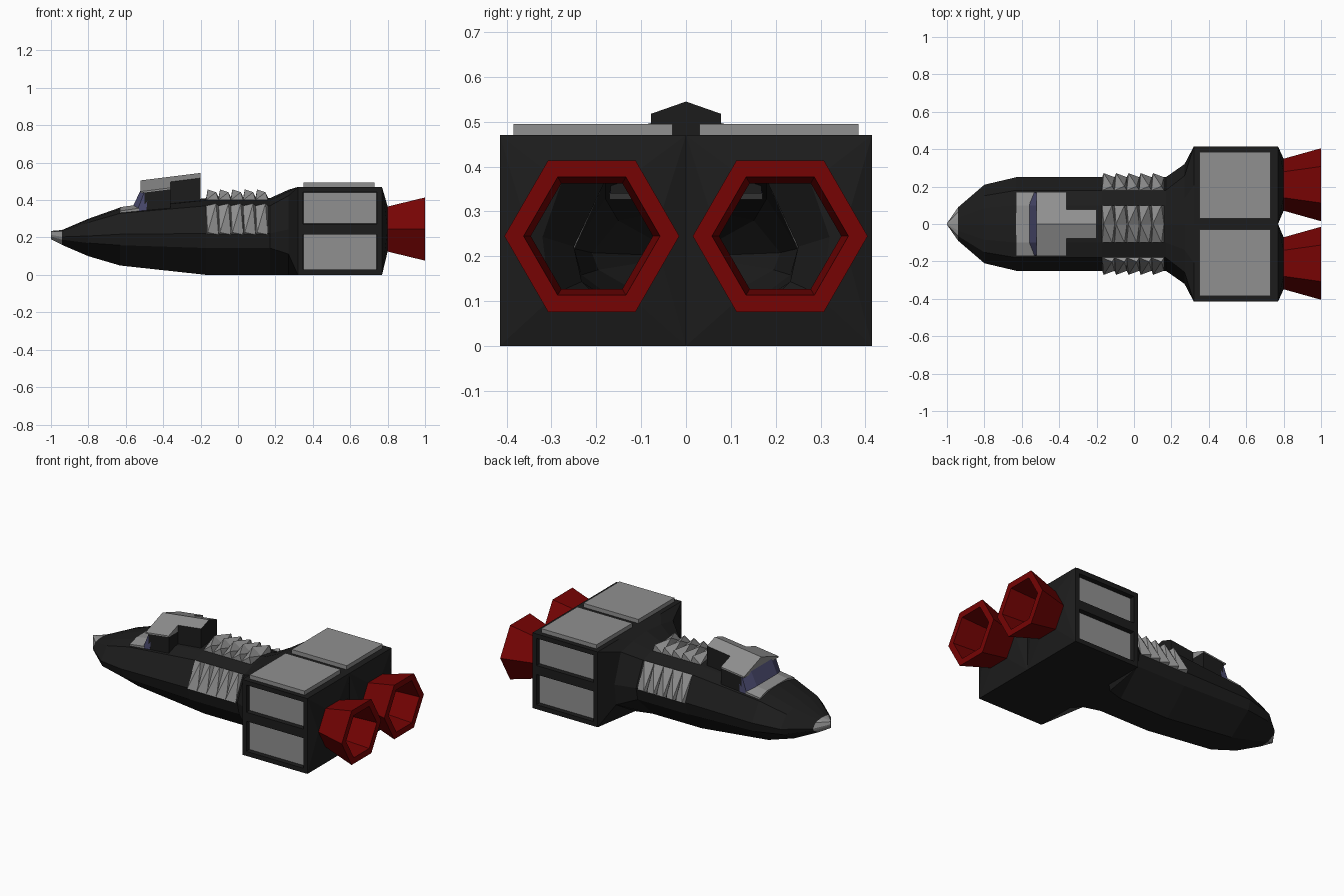
import bpy, bmesh, math
from mathutils import Vector

default = bpy.data.objects.get("Cube")
if default:
    bpy.data.objects.remove(default)


def material(name, rgb):
    m = bpy.data.materials.new(name)
    m.use_nodes = True
    m.diffuse_color = (*rgb, 1)
    m.node_tree.nodes["Principled BSDF"].inputs["Base Color"].default_value = (*rgb, 1)
    return m


DARK = material("charcoal hull", (.012, .012, .012))
GRAY = material("gray plating", (.28, .28, .28))
RED = material("engine red", (.18, .001, .001))
BLUE = material("window blue", (.07, .07, .16))


def finish(name, bm, *mats, rule=None):
    """Weld, orient and link a mesh; rule(face) picks the material slot."""
    bmesh.ops.remove_doubles(bm, verts=bm.verts, dist=.0005)
    bmesh.ops.recalc_face_normals(bm, faces=bm.faces)
    bm.normal_update()
    if rule:
        for f in bm.faces:
            f.material_index = int(rule(f))
    me = bpy.data.meshes.new(name)
    bm.to_mesh(me)
    bm.free()
    for m in mats:
        me.materials.append(m)
    ob = bpy.data.objects.new(name, me)
    bpy.context.collection.objects.link(ob)
    return ob


def face(bm, verts):
    if len(set(verts)) > 2:
        bm.faces.new(verts)


def loft(bm, rings, closed=True, caps=True):
    rows = [[bm.verts.new(p) for p in r] for r in rings]
    n = len(rows[0])
    for a, b in zip(rows, rows[1:]):
        for i in range(n if closed else n - 1):
            j = (i + 1) % n
            face(bm, [a[i], a[j], b[j], b[i]])
    if caps:
        face(bm, rows[0])
        face(bm, rows[-1])
    return rows


def box(name, lo, hi, mat):
    bm = bmesh.new()
    loft(bm, [[(x, lo[1], lo[2]), (x, hi[1], lo[2]), (x, hi[1], hi[2]), (x, lo[1], hi[2])]
              for x in (lo[0], hi[0])])
    return finish(name, bm, mat)


def hexagon(x, side, r):
    return [Vector((x, side * (.21 + r * math.cos(k * math.pi / 3)),
                    .245 + r * math.sin(k * math.pi / 3))) for k in range(6)]


# Hull: half sections blend from a faceted body to a square engine block
BODY = [(0, 0), (.35, 0), (.93, .35), (1, .54), (.72, .9), (.4, .97), (0, 1)]
BLOCK = [(0, 0), (.4, 0), (1, 0), (1, .52), (1, 1), (.5, 1), (0, 1)]
# x, half width, bottom, top, squareness
STATIONS = [(-1, .004, .19, .235, 0), (-.94, .09, .16, .24, 0), (-.8, .21, .1, .3, 0),
            (-.63, .25, .05, .36, 0), (-.17, .25, 0, .41, 0), (.17, .25, 0, .41, 0),
            (.27, .32, 0, .455, .3), (.32, .415, 0, .47, 1), (.77, .415, 0, .47, 1)]


def half_section(side, x, w, lo, hi, square):
    pts = []
    for a, b in zip(BODY, BLOCK):
        y, z = Vector(a).lerp(Vector(b), square)
        pts.append((x, side * w * y, lo + (hi - lo) * z))
    return pts


bm = bmesh.new()
for s in (-1, 1):
    rows = loft(bm, [half_section(s, *st) for st in STATIONS], closed=False, caps=False)
    # Rear wall rises to an open hexagonal engine mount
    p = rows[-1]
    h = [bm.verts.new(v) for v in hexagon(.8, s, .139)]
    for f in ([p[0], p[1], h[5], h[4]], [p[1], p[2], h[5]], [p[2], h[0], h[5]],
              [p[2], p[3], h[0]], [p[3], p[4], h[0]], [p[4], h[1], h[0]],
              [p[4], p[5], h[1]], [p[5], h[2], h[1]], [p[5], p[6], h[2]],
              [p[6], h[3], h[2]], [p[6], p[0], h[3]], [p[0], h[4], h[3]]):
        face(bm, f)

# Gray panels sunk into the sides of the engine block
bm.normal_update()
sides = [f for f in bm.faces if abs(f.calc_center_median().y) > .41]
for thickness in (.028, .001):
    bmesh.ops.inset_individual(bm, faces=sides, thickness=thickness, use_even_offset=True)
for f in sides:
    for v in f.verts:
        v.co.y -= math.copysign(.03, v.co.y)
panel_y = .385


def hull_is_gray(f):
    c = f.calc_center_median()
    sunk = all(abs(abs(v.co.y) - panel_y) < .001 for v in f.verts)
    return c.x < -.94 or sunk


finish("hull", bm, DARK, GRAY, rule=hull_is_gray)

for s, label in ((1, "left"), (-1, "right")):
    # Engine nozzles with thick rims and hollow throats
    bm = bmesh.new()
    loft(bm, [hexagon(x, s, r) for x, r in
              ((.8, .139), (1, .195), (1, .152), (.8, .136))], caps=False)
    finish(label + "_nozzle", bm, RED)

    # Raised panels on top of the engine block
    y0, y1 = sorted((s * .03, s * .385))
    box(label + "_top_panel", (.35, y0, .465), (.73, y1, .495), GRAY)


# Radiators: rows of slanted pleats between two base edges
def radiator(name, low, high, out, teeth=5, start=-.17, end=.16):
    bm = bmesh.new()
    w = (end - start) / teeth
    low, high, out = Vector((0, *low)), Vector((0, *high)), Vector((0, *out))

    def pair(x, bottom, top, lift):
        return [bm.verts.new(e + Vector((x + d * w, 0, 0)) + lift)
                for e, d in ((low, bottom), (high, top))]

    flat = Vector()
    for i in range(teeth):
        x = start + i * w
        a, b, c = pair(x, 0, 0, flat), pair(x, .12, .8, out), pair(x, 1, 1, flat)
        for f in ([a[0], b[0], a[1]], [b[0], b[1], a[1]], [b[0], c[0], b[1]],
                  [c[0], c[1], b[1]], [a[0], b[0], c[0]], [a[1], b[1], c[1]]):
            face(bm, f)
    return finish(name, bm, GRAY)


for s, label in ((1, "left"), (-1, "right")):
    radiator(label + "_side_radiator", (s * .25, .215), (s * .18, .37), (s * .022, .012))
    radiator(label + "_top_radiator", (0, .415), (s * .1, .4), (0, .042))


# Cockpit: gabled blocks under one rising roof line
def gable(name, x0, x1, w, floor, roof_lift=0):
    bm = bmesh.new()
    rings = []
    for x in (x0, x1):
        ridge = .505 + .125 * (x + .52) + roof_lift
        eave = ridge - w * .35
        base = floor if floor else eave - .008
        rings.append([(x, -w, base), (x, -w, eave), (x, 0, ridge), (x, w, eave), (x, w, base)])
    loft(bm, rings)
    return finish(name, bm, DARK, GRAY, rule=lambda f: not floor or f.normal.z > .5)


gable("cabin", -.5, -.36, .168, .34, -.003)
gable("cabin_visor", -.52, -.36, .17, 0)
gable("cabin_spine", -.37, -.2, .078, .36)

# Windshield with swept-back side panes
bm = bmesh.new()
loft(bm, [[(-.49, -.17, .34), (-.54, -.168, .34), (-.57, -.1, .35),
           (-.57, .1, .35), (-.54, .168, .34), (-.49, .17, .34)],
          [(-.48, -.166, .445), (-.5, -.165, .445), (-.517, -.1, .46),
           (-.517, .1, .46), (-.5, .165, .445), (-.48, .166, .445)]])
finish("windshield", bm, BLUE)

# Sloped gray sill in front of the windshield
bm = bmesh.new()
loft(bm, [[(x, -.17, z - .035), (x, -.17, z - .02), (x, -.1, z), (x, .1, z),
           (x, .17, z - .02), (x, .17, z - .035)] for x, z in ((-.63, .362), (-.53, .376))])
finish("window_sill", bm, GRAY)
